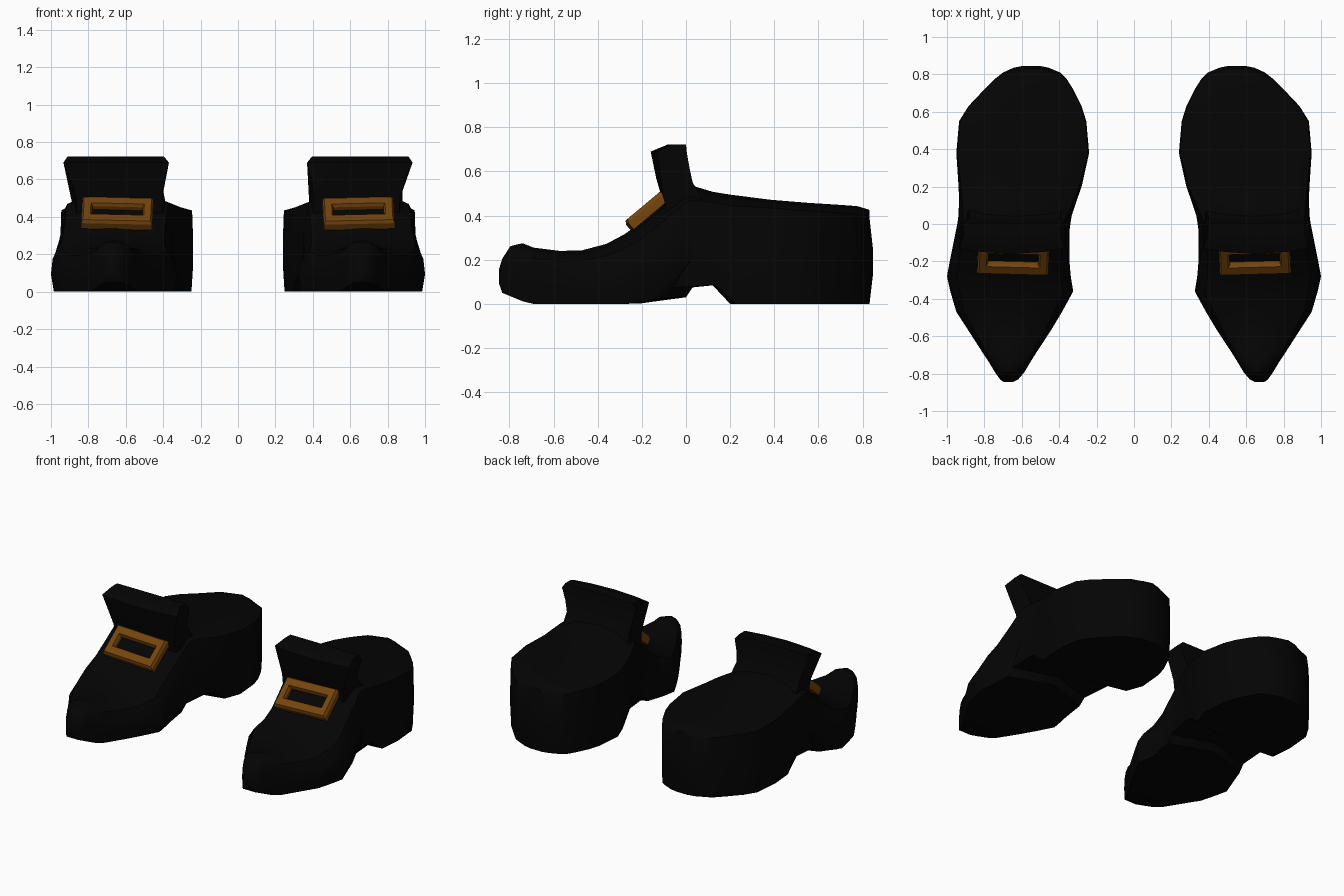
import bpy, bmesh, math
from mathutils import Matrix

if "Cube" in bpy.data.objects:
    bpy.data.objects.remove(bpy.data.objects["Cube"])


def material(name, rgb):
    m = bpy.data.materials.new(name)
    m.diffuse_color = (*rgb, 1)
    m.use_nodes = True
    m.node_tree.nodes["Principled BSDF"].inputs["Base Color"].default_value = m.diffuse_color
    return m


LEATHER = material("black leather", (0.0013, 0.0013, 0.0013))
BRASS = material("brass", (0.175, 0.058, 0.004))


def loft(name, rings, mat, closed=False, strips=False, angle=35, matrix=None):
    """Skin equal-length rings; cap the ends, or join last ring to first."""
    bm = bmesh.new()
    vs = [[bm.verts.new(p) for p in r] for r in rings]
    n = len(vs[0])
    pairs = list(zip(vs, vs[1:])) + ([(vs[-1], vs[0])] if closed else [])
    for a, b in pairs:
        for i in range(n):
            j = (i + 1) % n
            bm.faces.new((a[i], a[j], b[j], b[i]))
    if not closed:
        for r in (vs[0], vs[-1]):
            if strips:  # ladder cap between the mirrored sides of the ring
                m = n - 2
                for i in range(m // 2 - 1):
                    bm.faces.new((r[i], r[i + 1], r[m - i - 1], r[m - i]))
                bm.faces.new((r[m // 2 - 1], r[m // 2], r[m // 2 + 1]))
                bm.faces.new((r[0], r[m], r[m + 1]))
            else:
                bm.faces.new(r)
    bmesh.ops.recalc_face_normals(bm, faces=bm.faces)
    if matrix:
        bm.transform(matrix)
    for f in bm.faces:
        f.smooth = True
    me = bpy.data.meshes.new(name)
    bm.to_mesh(me)
    bm.free()
    me.set_sharp_from_angle(angle=math.radians(angle))
    me.materials.append(mat)
    ob = bpy.data.objects.new(name, me)
    bpy.context.collection.objects.link(ob)
    ob.modifiers.new("other_shoe", 'MIRROR').use_mirror_merge = False
    return ob


# Shoe body: y, inner x, outer x, bottom z, top z, boxiness
STATIONS = [
    (-.846, .65, .695, .09, .16, .2), (-.832, .62, .715, .05, .205, .2),
    (-.795, .588, .742, .035, .262, .2),
    (-.74, .555, .775, .012, .275, .2), (-.69, .524, .808, 0, .255, .2),
    (-.57, .445, .885, 0, .24, .2), (-.47, .385, .95, 0, .243, .2),
    (-.36, .325, .982, 0, .272, .15), (-.28, .338, 1.0, 0, .315, .1),
    (-.20, .345, .985, .003, .37, .15), (-.10, .345, .965, .017, .455, .3),
    (0, .345, .945, .03, .535, .5), (.03, .338, .94, .075, .535, .55),
    (.12, .308, .935, .085, .508, .75), (.20, .28, .938, 0, .495, .85),
    (.38, .24, .95, 0, .472, 1), (.55, .255, .935, 0, .458, 1),
    (.63, .28, .885, 0, .453, 1), (.72, .325, .80, 0, .447, 1),
    (.775, .36, .745, 0, .443, 1), (.81, .395, .70, 0, .437, 1),
    (.835, .455, .645, 0, .43, 1), (.846, .505, .59, 0, .425, 1),
]
ROUND = [(.95, 0), (1, .3), (.97, .55), (.82, .78), (.45, .95), (0, 1)]
BOX = [(.975, 0), (1, .3), (1, .6), (.985, .92), (.6, .98), (0, 1)]
# Bowed sole end and heel front: shift of the outer and inner bottom edges
BOW = {-.20: (-.04, -.04), -.10: (-.07, -.07), 0: (-.10, -.10), .03: (-.09, -.09),
       .12: (.01, .03), .20: (.03, .07)}

rings = []
for y, x0, x1, z0, z1, b in STATIONS:
    cx, hw = (x0 + x1) / 2, (x1 - x0) / 2
    half = [((u * (1 - b) + s * b) * hw, z0 + (v * (1 - b) + t * b) * (z1 - z0))
            for (u, v), (s, t) in zip(ROUND, BOX)]
    ring = [(cx + u, z) for u, z in half] + [(cx - u, z) for u, z in half[-2::-1]] + [(cx, z0)]
    # the heel counter leans in slightly at its top and foot
    ring = [[x, y - (.015 if y > .8 and (z < .01 or z > .35) else 0), z] for x, z in ring]
    outer, inner = BOW.get(y, (0, 0))
    ring[0][1] += outer
    ring[10][1] += inner
    rings.append(ring)
loft("shoe_body", rings, LEATHER, strips=True)

# Flared tongue standing above the instep: y, z, half width, bow of the ends
TONGUE = [(-.09, .42, .23, 0), (-.115, .50, .23, .01), (-.135, .57, .242, .02),
          (-.16, .69, .282, .03), (-.08, .723, .258, .02), (0, .723, .258, 0),
          (.003, .69, .282, 0), (.015, .62, .255, 0), (.03, .55, .238, 0), (.09, .45, .25, 0)]
rings = []
for t in (-1, -.6, 0, .6, 1):
    rings.append([(.632 + .08 * max(0, z - .45) + t * hw, y + bow * t * t, z)
                  for y, z, hw, bow in TONGUE])
loft("tongue", rings, LEATHER)


# Buckle: bevelled rectangular frame, tilted onto the instep
def rect(w, h, z):
    return [(-w, -h, z), (w, -h, z), (w, h, z), (-w, h, z)]


tilt = (Matrix.Translation((.645, -.179, .422)) @ Matrix.Rotation(math.radians(40), 4, 'X')
        @ Matrix.Rotation(math.radians(2), 4, 'Z'))
loft("buckle", [rect(.19, .105, -.028), rect(.19, .105, .01), rect(.18, .095, .027),
                rect(.143, .046, .027), rect(.134, .038, .01), rect(.134, .038, -.028)],
     BRASS, closed=True, angle=20, matrix=tilt)

# Strap passing behind the buckle
loft("strap", [rect(.15, .06, -.05), rect(.15, .06, -.012)], LEATHER, matrix=tilt)
